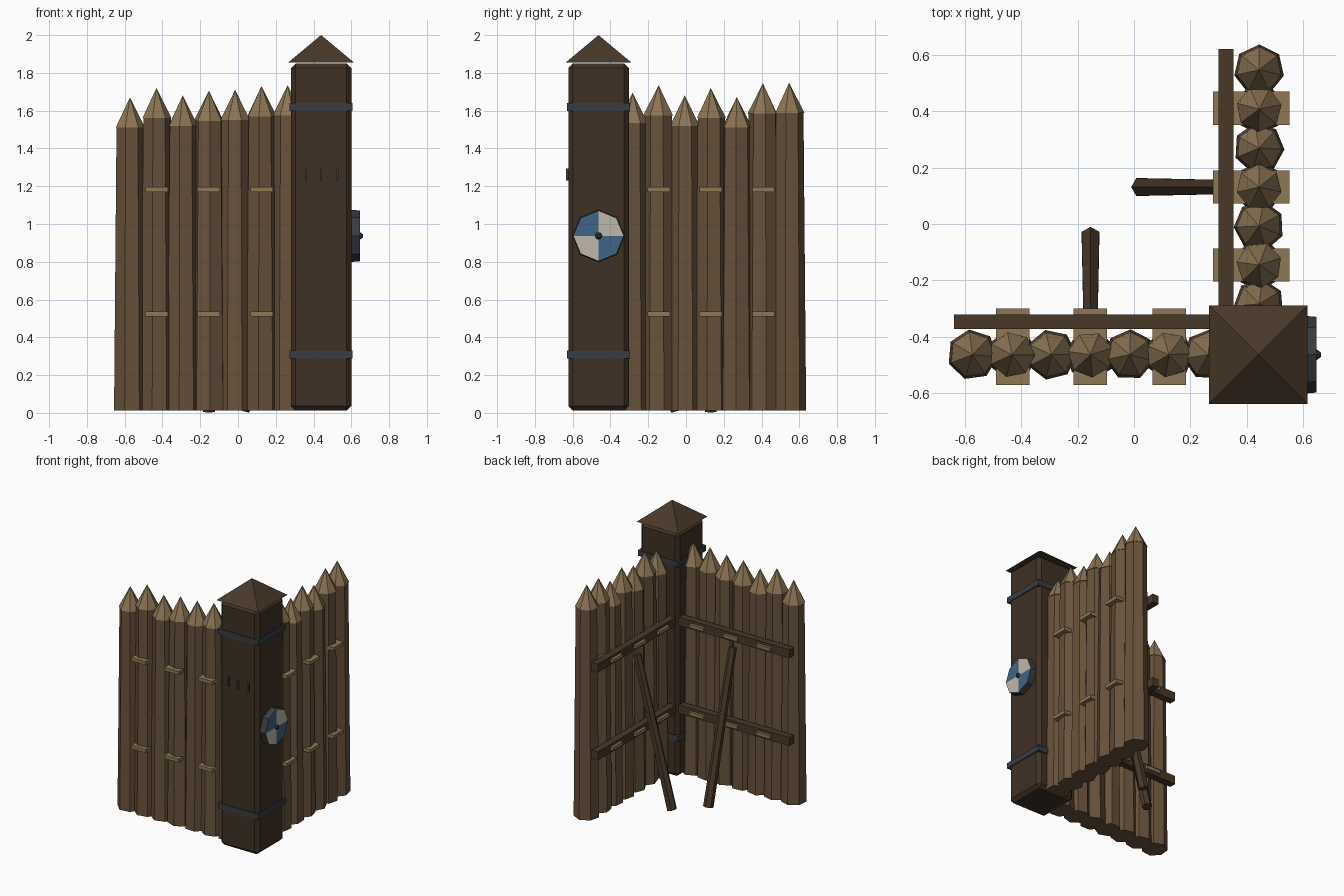
import bpy, bmesh, math, random
from mathutils import Matrix, Vector

if "Cube" in bpy.data.objects:
    bpy.data.objects.remove(bpy.data.objects["Cube"])

random.seed(4)


def mat(name, r, g, b):
    m = bpy.data.materials.new(name)
    m.diffuse_color = (r, g, b, 1)
    m.use_nodes = True
    m.node_tree.nodes["Principled BSDF"].inputs["Base Color"].default_value = m.diffuse_color
    return m


LOG = mat("log", .14, .085, .045)
TIP = mat("cut_wood", .26, .175, .09)
DARK = mat("dark_wood", .05, .03, .018)
RAIL = mat("rail_wood", .065, .04, .022)
ROPE = mat("rope", .27, .19, .09)
IRON = mat("iron", .04, .045, .055)
BLUE = mat("blue_paint", .05, .13, .24)
WHITE = mat("pale_paint", .52, .48, .41)


def finish(name, bm, mats, M=Matrix()):
    bm.transform(M)
    bmesh.ops.recalc_face_normals(bm, faces=bm.faces[:])
    me = bpy.data.meshes.new(name)
    bm.to_mesh(me)
    bm.free()
    for m in mats:
        me.materials.append(m)
    ob = bpy.data.objects.new(name, me)
    bpy.context.collection.objects.link(ob)
    return ob


def box(name, lo, hi, m, M=Matrix(), bevel=0):
    lo, hi = Vector(lo), Vector(hi)
    bm = bmesh.new()
    bmesh.ops.create_cube(bm, size=1, matrix=Matrix.LocRotScale((lo + hi) / 2, None, hi - lo))
    if bevel:
        bmesh.ops.bevel(bm, geom=bm.edges[:], offset=bevel, segments=1, affect='EDGES')
    return finish(name, bm, [m], M)


def log(name, a, b, r1, r2, n, m, M=Matrix(), spin=0):
    # tapered faceted log from a to b
    a, b = Vector(a), Vector(b)
    d = b - a
    T = (Matrix.Translation((a + b) / 2) @ d.to_track_quat('Z', 'Y').to_matrix().to_4x4()
         @ Matrix.Rotation(spin, 4, 'Z'))
    bm = bmesh.new()
    bmesh.ops.create_cone(bm, cap_ends=True, segments=n, radius1=r1, radius2=r2,
                          depth=d.length, matrix=T)
    return finish(name, bm, [m], M)


def wing(side, M, us, tips, lash_us, rail, brace_u):
    # pointed stakes
    for u, tip in zip(us, tips):
        s = random.uniform(0, 6.28)
        y, base = -.463, tip - .16
        log(side + "_stake", (u, y, .013), (u, y, base + .01), .09, .076, 7, LOG, M, s)
        log(side + "_stake_tip", (u, y, base), (u, y, tip), .081, 0, 7, TIP, M, s)
    # rails and rope lashings
    for z in (.523, 1.183):
        box(side + "_rail", (rail[0], -.372, z - .032), (rail[1], -.32, z + .032), RAIL, M)
        for u in lash_us:
            box(side + "_lashing", (u - .059, -.57, z - .013), (u + .059, -.30, z + .013), ROPE, M)
    # leaning brace
    log(side + "_brace", (brace_u, -.045, .01), (brace_u, -.335, 1.1), .036, .029, 6, RAIL, M)


wing("front", Matrix(), [-.572, -.432, -.293, -.154, -.015, .124, .263],
     [1.67, 1.72, 1.68, 1.705, 1.71, 1.73, 1.735],
     (-.43, -.155, .125), (-.637, .33), -.154)
wing("right", Matrix.Translation((-.02, 0, 0)) @ Matrix.Rotation(math.pi / 2, 4, 'Z'),
     [-.283, -.145, -.007, .131, .269, .407, .546],
     [1.695, 1.735, 1.68, 1.72, 1.672, 1.745, 1.748],
     (-.145, .131, .41), (-.33, .62), .131)

# corner post with pyramid cap
cx, cy = .44, -.463
box("corner_post", (cx - .16, cy - .16, .012), (cx + .16, cy + .16, 1.85), DARK, bevel=.025)
log("post_cap", (cx, cy, 1.855), (cx, cy, 2), .174 * math.sqrt(2), 0, 4, RAIL, spin=math.pi / 4)

# iron bands
for z in (.31, 1.62):
    box("iron_band", (cx - .167, cy - .167, z - .021), (cx + .167, cy + .167, z + .021), IRON)

# carved decorative notches
for x in (.36, .44, .525):
    box("carved_notch", (x - .006, -.636, 1.23), (x + .006, -.615, 1.295), IRON)

# quartered round shield
bm = bmesh.new()
bmesh.ops.create_cone(bm, cap_ends=True, cap_tris=True, segments=8, radius1=.138, radius2=.134,
                      depth=.045, matrix=Matrix.Translation((.624, cy, .937)) @ Matrix.Rotation(math.pi / 2, 4, 'Y'))
for f in bm.faces:
    c = f.calc_center_median()
    if c.x > .64:
        f.material_index = 1 if (c.y - cy) * (c.z - .937) < 0 else 2
finish("shield", bm, [IRON, BLUE, WHITE])
log("shield_boss", (.64, cy, .937), (.662, cy, .937), .024, .008, 8, IRON)
